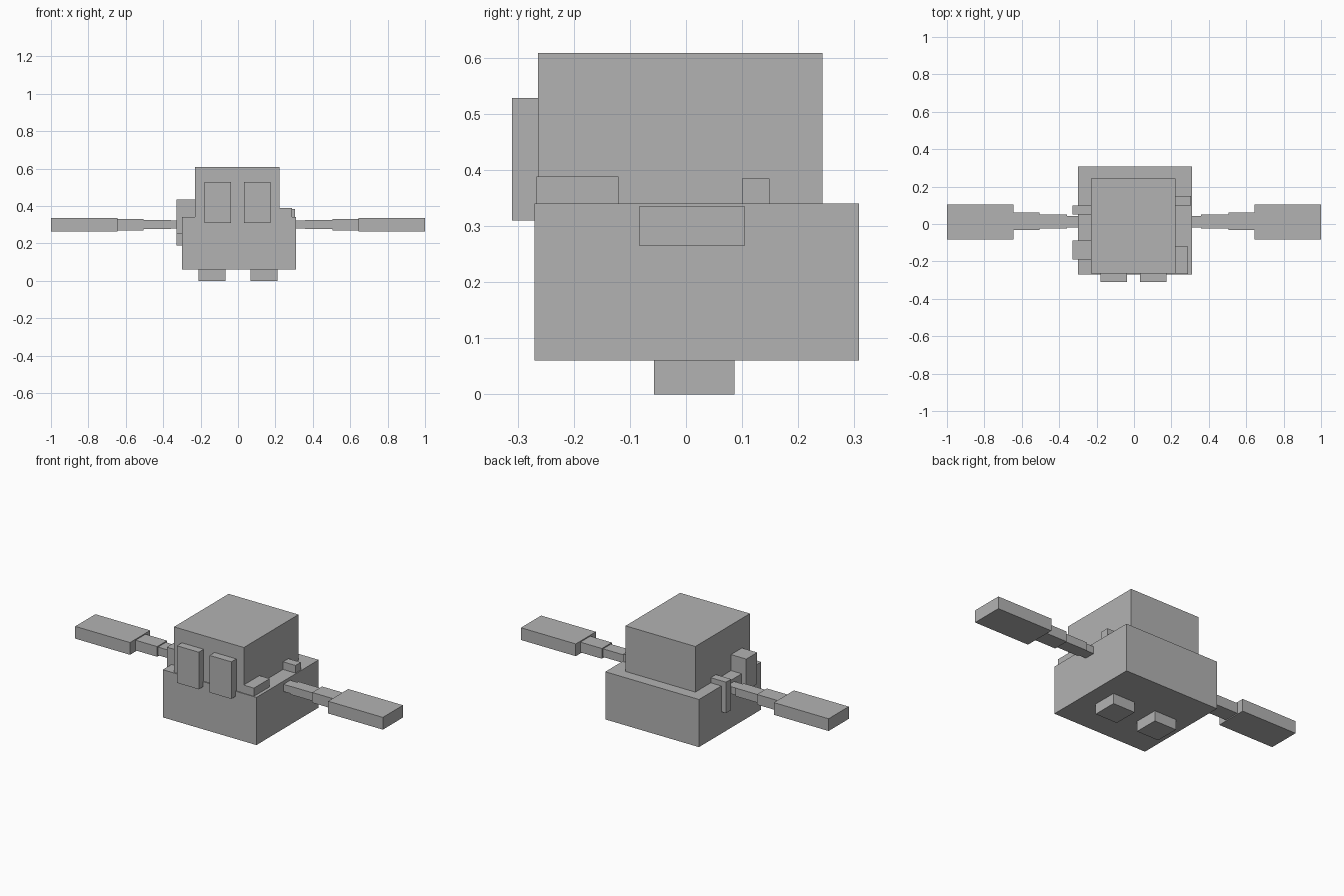
import bpy

cube = bpy.data.objects.get("Cube")
if cube:
    bpy.data.objects.remove(cube, do_unlink=True)

grey = bpy.data.materials.new("plain_grey")
grey.use_nodes = True
GREY = (0.45, 0.45, 0.45, 1)
grey.diffuse_color = GREY
grey.node_tree.nodes["Principled BSDF"].inputs["Base Color"].default_value = GREY


def box(name, xs, ys, zs):
    """Box spanning the given x, y and z ranges."""
    spans = (sorted(xs), sorted(ys), sorted(zs))
    bpy.ops.mesh.primitive_cube_add(size=1, location=[(a + b) / 2 for a, b in spans])
    ob = bpy.context.object
    ob.name = name
    ob.scale = [b - a for a, b in spans]
    bpy.ops.object.transform_apply(location=False, rotation=False, scale=True)
    ob.data.materials.append(grey)
    return ob


# Body and head
box("body", (-0.30, 0.309), (-0.27, 0.308), (0.06, 0.34))
box("head", (-0.231, 0.223), (-0.264, 0.243), (0.34, 0.608))

# Paired eyes, feet and stepped arms
for side, s in (("left", 1), ("right", -1)):
    mid = s * 0.106 - 0.003
    box(side + "_eye", (mid - 0.071, mid + 0.071), (-0.31, -0.264), (0.31, 0.528))
    foot = s * 0.139
    box(side + "_foot", (foot - 0.071, foot + 0.071), (-0.057, 0.086), (0, 0.061))
    for part, x0, x1, y0, y1, h in (
        ("shoulder", 0.29, 0.358, -0.019, 0.044, 0.021),
        ("upper_arm", 0.358, 0.504, -0.023, 0.05, 0.024),
        ("forearm", 0.504, 0.644, -0.031, 0.061, 0.030),
        ("hand", 0.644, 1.0, -0.083, 0.104, 0.036),
    ):
        box(f"{side}_{part}", (s * x0, s * x1), (y0, y1), (0.30 - h, 0.30 + h))

# Small blocks resting on the left shoulder ledge
box("left_front_block", (0.223, 0.29), (-0.266, -0.12), (0.34, 0.388))
box("left_rear_block", (0.223, 0.304), (0.10, 0.149), (0.34, 0.385))

# Blocks that hang over the right side
box("right_front_block", (-0.33, -0.231), (-0.19, -0.088), (0.25, 0.434))
box("right_strap_top", (-0.33, -0.231), (0.052, 0.10), (0.34, 0.37))
box("right_strap_drop", (-0.33, -0.30), (0.052, 0.10), (0.188, 0.34))
